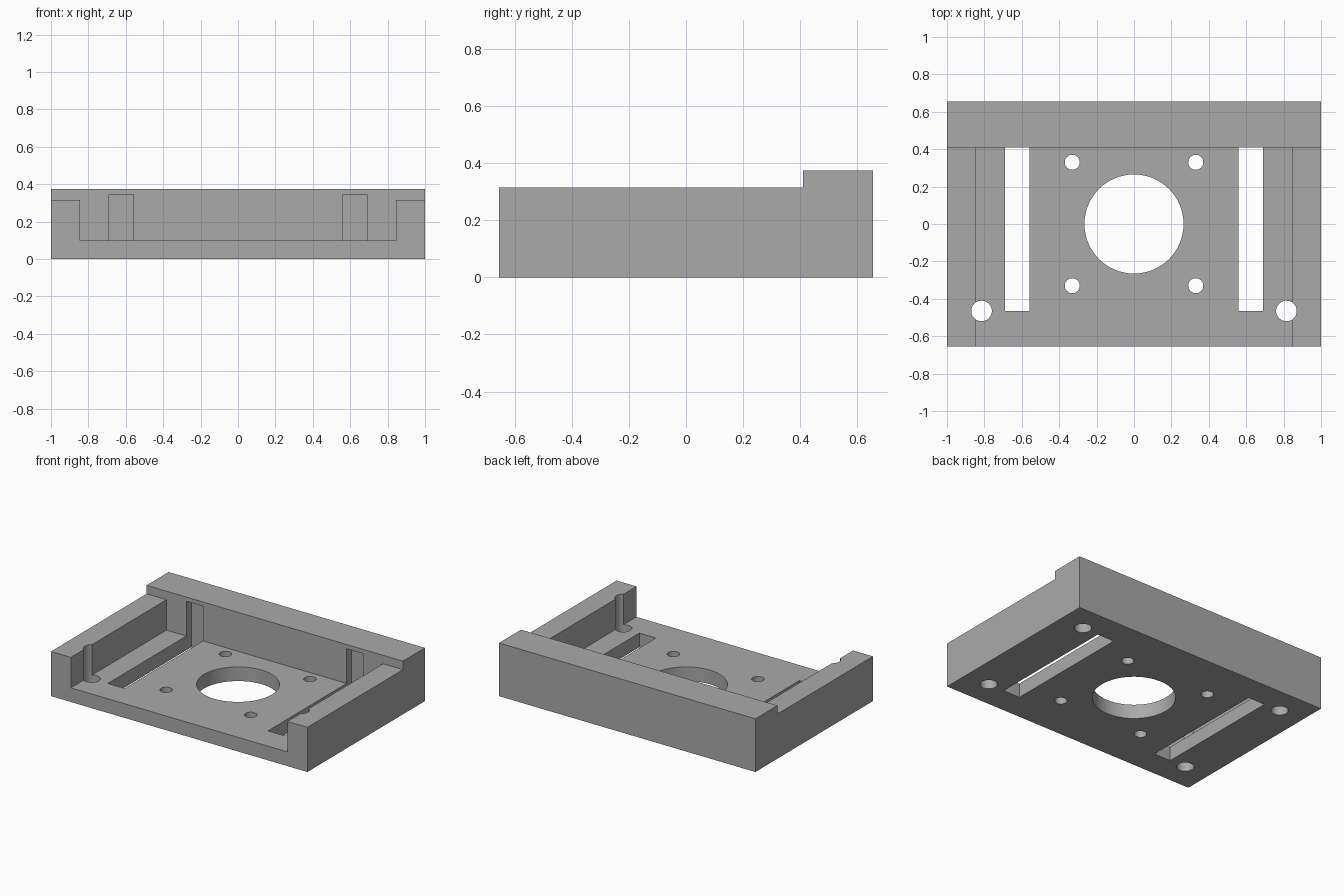
import bpy
import bmesh

cube = bpy.data.objects.get("Cube")
if cube:
    bpy.data.objects.remove(cube, do_unlink=True)

HALF_W, HALF_D = 1.0, 0.655
FLOOR_Z, RAIL_Z, WALL_Z = 0.10, 0.315, 0.375
WALL_Y = 0.41        # front of the rear wall
BLIND_Z = 0.345      # ceiling of recesses inside the rear wall


def add_object(name, bm):
    bmesh.ops.recalc_face_normals(bm, faces=bm.faces)
    mesh = bpy.data.meshes.new(name)
    bm.to_mesh(mesh)
    bm.free()
    obj = bpy.data.objects.new(name, mesh)
    bpy.context.collection.objects.link(obj)
    return obj


def box(name, low, high):
    bm = bmesh.new()
    bmesh.ops.create_cube(bm, size=1)
    for v in bm.verts:
        v.co = [high[i] if v.co[i] > 0 else low[i] for i in range(3)]
    return add_object(name, bm)


def cylinder(name, x, y, radius, z0, z1):
    bm = bmesh.new()
    bmesh.ops.create_cone(bm, cap_ends=True, segments=64, radius1=radius,
                          radius2=radius, depth=z1 - z0)
    bmesh.ops.translate(bm, verts=bm.verts, vec=(x, y, (z0 + z1) / 2))
    return add_object(name, bm)


# Stepped side profile, extruded across the width
profile = [(-HALF_D, 0), (HALF_D, 0), (HALF_D, WALL_Z),
           (WALL_Y, WALL_Z), (WALL_Y, RAIL_Z), (-HALF_D, RAIL_Z)]
bm = bmesh.new()
side = bm.faces.new([bm.verts.new((-HALF_W, y, z)) for y, z in profile])
swept = bmesh.ops.extrude_face_region(bm, geom=[side])
bmesh.ops.translate(bm, vec=(2 * HALF_W, 0, 0),
                    verts=[g for g in swept["geom"] if isinstance(g, bmesh.types.BMVert)])
body = add_object("mounting_tray", bm)

# Pocket between the side rails, open at the front, and the central bore
cutters = [box("pocket_cutter", (-0.845, -1, FLOOR_Z), (0.845, WALL_Y, 0.6)),
           cylinder("bore_cutter", 0, 0, 0.265, -0.1, 0.2)]

for s in (-1, 1):
    # Long slot running into the rear wall
    xs = sorted((s * 0.56, s * 0.69))
    cutters.append(box("slot_cutter", (xs[0], -0.465, -0.1), (xs[1], 0.465, BLIND_Z)))
    # Small screw holes around the bore
    for y in (-0.33, 0.33):
        cutters.append(cylinder("screw_hole_cutter", s * 0.33, y, 0.04, -0.1, 0.2))
    # Corner holes: open at the front, blind under the rear wall
    cutters.append(cylinder("front_hole_cutter", s * 0.815, -0.465, 0.055, -0.1, 0.6))
    cutters.append(cylinder("rear_hole_cutter", s * 0.815, 0.467, 0.055, -0.1, BLIND_Z))

bpy.ops.object.select_all(action='DESELECT')
bpy.context.view_layer.objects.active = body
body.select_set(True)
for cutter in cutters:
    cutter.hide_render = True
    mod = body.modifiers.new("cut", 'BOOLEAN')
    mod.operation = 'DIFFERENCE'
    mod.solver = 'EXACT'
    mod.object = cutter
    bpy.ops.object.modifier_apply(modifier=mod.name)
    bpy.data.objects.remove(cutter, do_unlink=True)

# Single grey material
grey = bpy.data.materials.new("plain_grey")
grey.use_nodes = True
colour = (0.4, 0.4, 0.4, 1)
grey.diffuse_color = colour
grey.node_tree.nodes["Principled BSDF"].inputs["Base Color"].default_value = colour
body.data.materials.clear()
body.data.materials.append(grey)
for face in body.data.polygons:
    face.material_index = 0

bpy.ops.object.shade_smooth_by_angle(angle=0.5)
